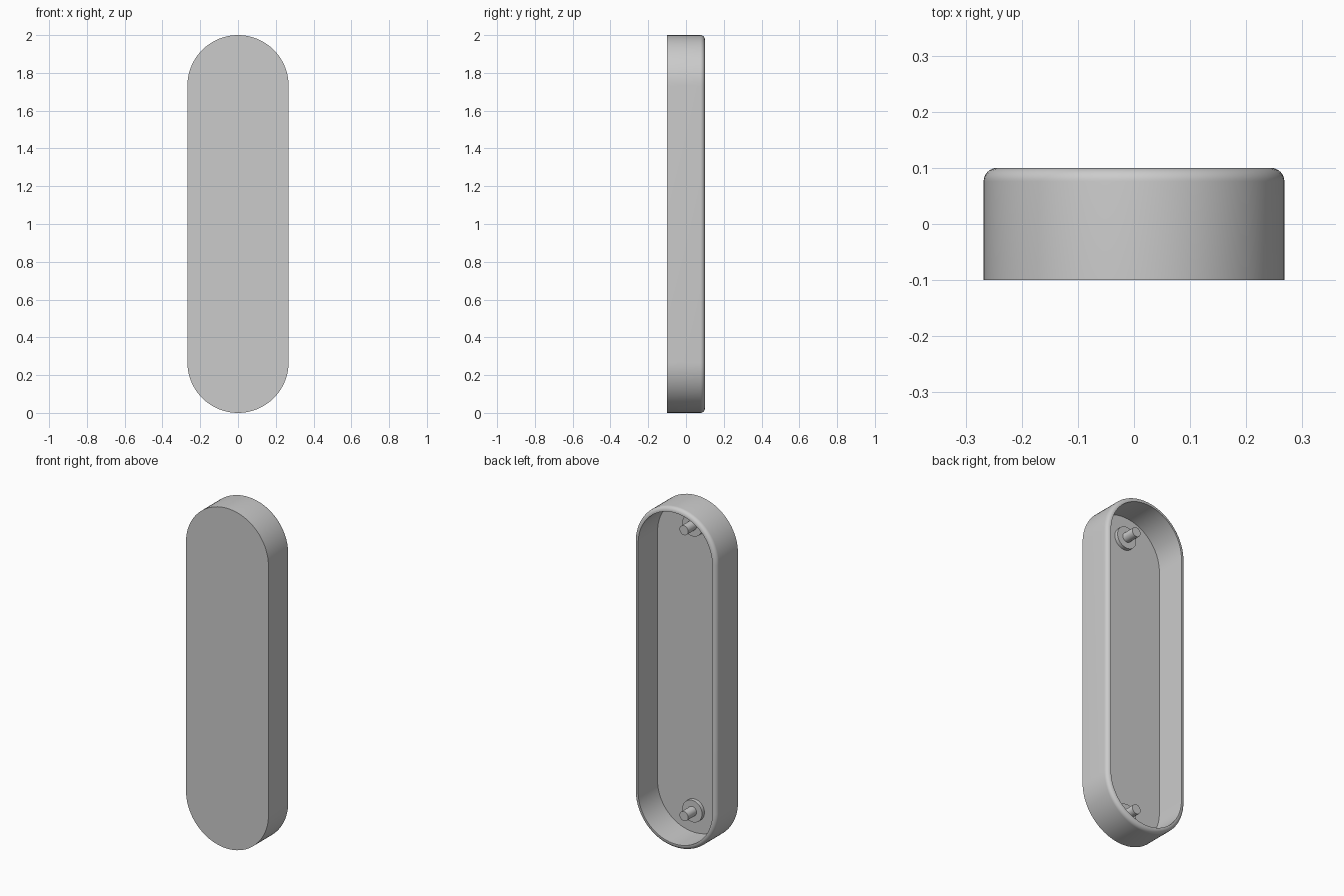
import bpy, bmesh, math
from mathutils import Matrix

cube = bpy.data.objects.get("Cube")
if cube:
    bpy.data.objects.remove(cube, do_unlink=True)

R = 0.268          # outer end radius
HALF = 1 - R       # half length of the straight sides
WALL = 0.027
FILLET = 0.024
FLOOR = -0.08
PEG_OFFSET = 0.84

grey = bpy.data.materials.new("plain grey")
grey.use_nodes = True
colour = (0.6, 0.6, 0.6, 1)
grey.diffuse_color = colour
grey.node_tree.nodes["Principled BSDF"].inputs["Base Color"].default_value = colour


def finish(bm, name):
    bmesh.ops.recalc_face_normals(bm, faces=bm.faces)
    mesh = bpy.data.meshes.new(name)
    bm.to_mesh(mesh)
    bm.free()
    mesh.materials.append(grey)
    obj = bpy.data.objects.new(name, mesh)
    bpy.context.collection.objects.link(obj)
    bpy.ops.object.select_all(action='DESELECT')
    obj.select_set(True)
    bpy.context.view_layer.objects.active = obj
    bpy.ops.object.shade_smooth_by_angle(angle=math.radians(35))
    return obj


def capsule_ring(bm, inset, y, steps=40):
    """Upright capsule outline at depth y, shrunk by inset."""
    ring = []
    for end in (0, 1):
        centre = 1 + (HALF if end == 0 else -HALF)
        for i in range(steps + 1):
            a = math.pi * (end + i / steps)
            r = R - inset
            ring.append(bm.verts.new((r * math.cos(a), y, centre + r * math.sin(a))))
    return ring


# Tray: section swept around the capsule, open at the back with a rounded rim
section = [(0, -0.1)]
for i in range(9):
    a = math.pi / 2 * i / 8
    section.append((FILLET * (1 - math.cos(a)), 0.1 - FILLET * (1 - math.sin(a))))
section += [(WALL, 0.1), (WALL, FLOOR)]

bm = bmesh.new()
rings = [capsule_ring(bm, inset, y) for inset, y in section]
for a, b in zip(rings, rings[1:]):
    for i in range(len(a)):
        j = (i + 1) % len(a)
        bm.faces.new((a[i], a[j], b[j], b[i]))
bm.faces.new(rings[0])
bm.faces.new(rings[-1])
finish(bm, "tray")


def cylinder(name, radius, y0, y1, z):
    bm = bmesh.new()
    place = Matrix.Translation((0, (y0 + y1) / 2, z)) @ Matrix.Rotation(math.pi / 2, 4, 'X')
    bmesh.ops.create_cone(bm, cap_ends=True, segments=40, radius1=radius,
                          radius2=radius, depth=y1 - y0, matrix=place)
    finish(bm, name)


# Mounting bosses and pegs inside both ends
for label, side in (("upper", 1), ("lower", -1)):
    z = 1 + side * PEG_OFFSET
    cylinder(label + "_boss", 0.064, FLOOR - 0.005, FLOOR + 0.022, z)
    cylinder(label + "_peg", 0.028, FLOOR, 0.02, z)
